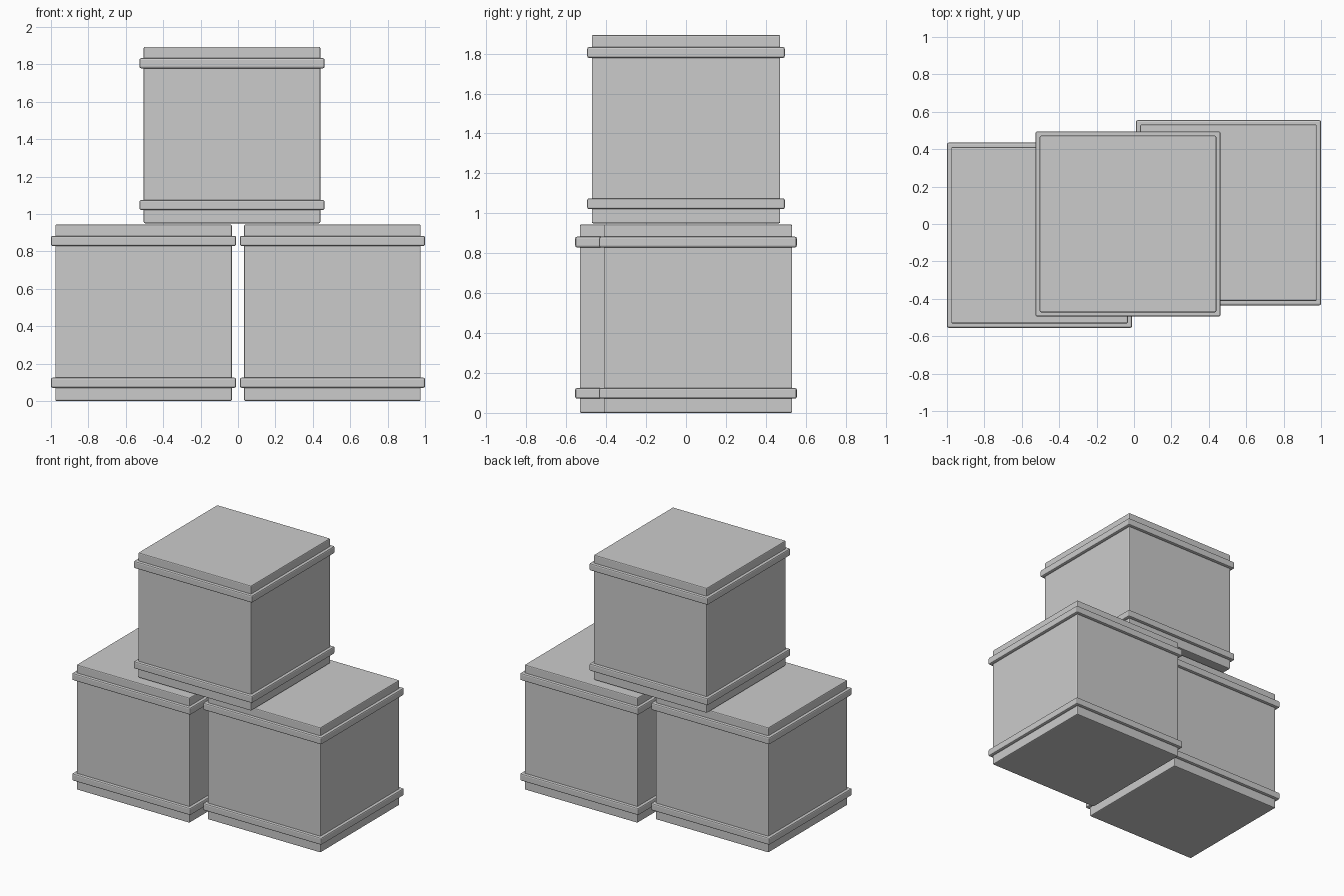
import bpy

cube = bpy.data.objects.get("Cube")
if cube:
    bpy.data.objects.remove(cube, do_unlink=True)

# Single painted grey
grey = bpy.data.materials.new("light_grey")
grey.use_nodes = True
color = (0.6, 0.6, 0.6, 1)
grey.diffuse_color = color
grey.node_tree.nodes["Principled BSDF"].inputs["Base Color"].default_value = color

SIZE = 0.944       # crate edge length
BAND = 0.99        # outer width of the rim bands
BAND_HEIGHT = 0.054


def block(name, center, size, bevel):
    """Box with softly chamfered edges."""
    bpy.ops.mesh.primitive_cube_add(size=1, location=center)
    obj = bpy.context.object
    obj.name = name
    obj.scale = size
    bpy.ops.object.transform_apply(location=False, rotation=False, scale=True)
    mod = obj.modifiers.new("soft_edges", 'BEVEL')
    mod.width = bevel
    mod.segments = 2
    obj.data.materials.append(grey)
    return obj


def crate(name, x, y, z):
    """Cube body with a projecting band near the bottom and the top."""
    block(name + "_body", (x, y, z + SIZE / 2), (SIZE, SIZE, SIZE), 0.007)
    for end, offset in (("lower", -0.374), ("upper", 0.384)):
        block(f"{name}_{end}_band", (x, y, z + SIZE / 2 + offset),
              (BAND, BAND, BAND_HEIGHT), 0.009)


# Two crates side by side, staggered in depth, with a third on top
crate("right_crate", -0.505, -0.06, 0)
crate("left_crate", 0.505, 0.06, 0)
crate("top_crate", -0.032, 0, 0.95)
